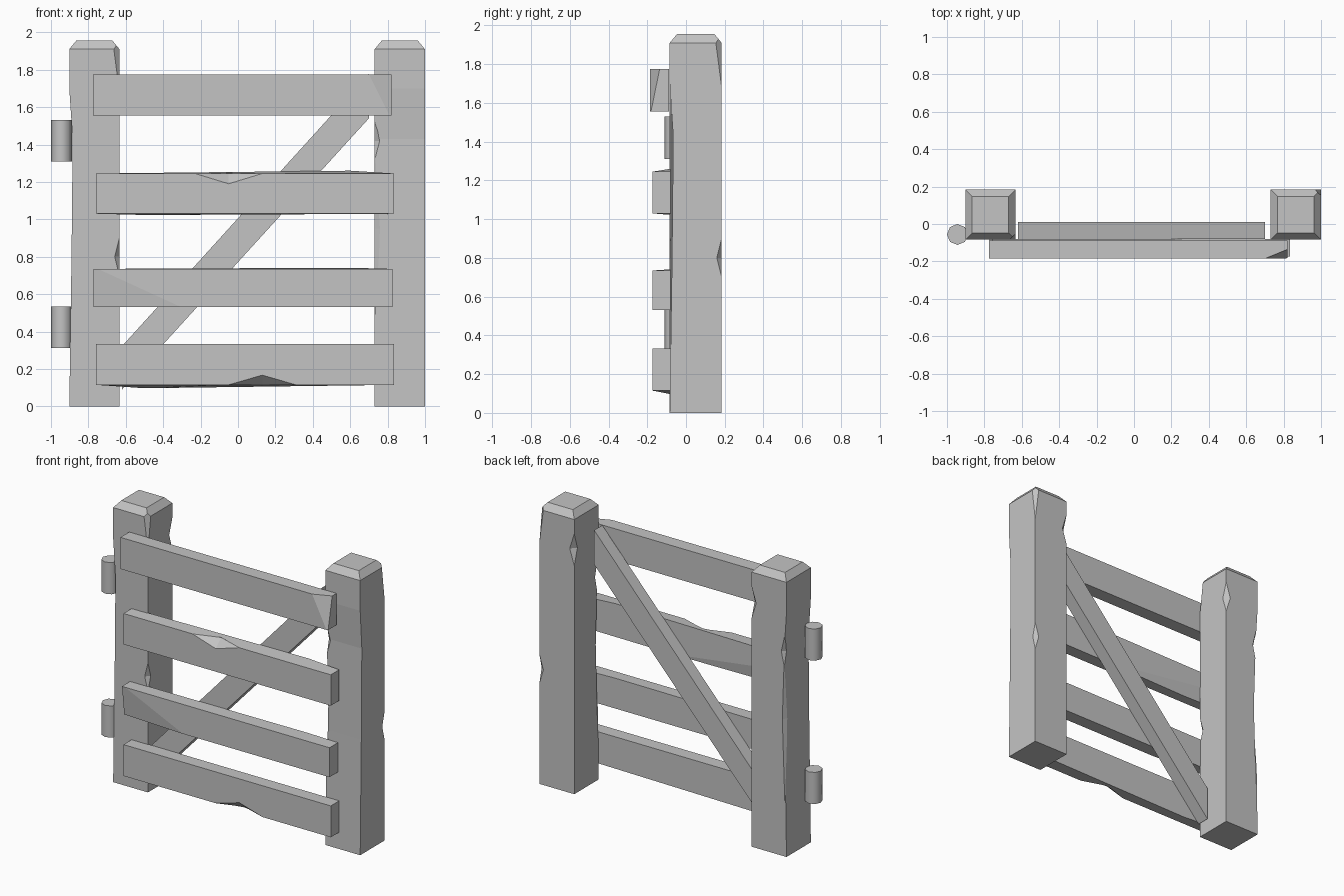
import bpy, bmesh, math
from mathutils import Vector, Matrix

cube = bpy.data.objects.get("Cube")
if cube:
    bpy.data.objects.remove(cube, do_unlink=True)

grey = bpy.data.materials.new("plain grey")
grey.use_nodes = True
colour = (0.55, 0.55, 0.55, 1)
grey.diffuse_color = colour
grey.node_tree.nodes["Principled BSDF"].inputs["Base Color"].default_value = colour


def add_object(name, bm):
    bmesh.ops.recalc_face_normals(bm, faces=bm.faces[:])
    mesh = bpy.data.meshes.new(name)
    bm.to_mesh(mesh)
    bm.free()
    mesh.materials.append(grey)
    obj = bpy.data.objects.new(name, mesh)
    bpy.context.collection.objects.link(obj)
    return obj


def loft(name, rings):
    """Skin equal-sized rings of points and close both ends."""
    bm = bmesh.new()
    loops = [[bm.verts.new(p) for p in ring] for ring in rings]
    n = len(loops[0])
    for a, b in zip(loops, loops[1:]):
        for i in range(n):
            j = (i + 1) % n
            bm.faces.new((a[i], a[j], b[j], b[i]))
    bm.faces.new(loops[0])
    bm.faces.new(loops[-1])
    return add_object(name, bm)


def chop(obj, a, b, c):
    """Slice off a corner along the plane through three points."""
    a, b, c = Vector(a), Vector(b), Vector(c)
    normal = (b - a).cross(c - a).normalized()
    bm = bmesh.new()
    bm.from_mesh(obj.data)
    centre = sum((v.co for v in bm.verts), Vector()) / len(bm.verts)
    if normal.dot(centre - a) > 0:
        normal.negate()
    bmesh.ops.bisect_plane(bm, geom=bm.verts[:] + bm.edges[:] + bm.faces[:],
                           plane_co=a, plane_no=normal, clear_outer=True)
    bmesh.ops.holes_fill(bm, edges=[e for e in bm.edges if e.is_boundary])
    bmesh.ops.recalc_face_normals(bm, faces=bm.faces[:])
    bm.to_mesh(obj.data)
    bm.free()


def chip(obj, at, size):
    """Knock a diamond-shaped nick out of an edge."""
    bm = bmesh.new()
    points = [Vector([s * size[k] if i == k else 0 for i in range(3)]) + Vector(at)
              for k in range(3) for s in (-1, 1)]
    for p in points:
        bm.verts.new(p)
    bmesh.ops.convex_hull(bm, input=bm.verts[:])
    cutter = add_object("chip_cutter", bm)
    cutter.hide_render = True
    mod = obj.modifiers.new("chip", 'BOOLEAN')
    mod.operation = 'DIFFERENCE'
    mod.solver = 'EXACT'
    mod.object = cutter
    graph = bpy.context.evaluated_depsgraph_get()
    mesh = bpy.data.meshes.new_from_object(obj.evaluated_get(graph))
    obj.modifiers.clear()
    obj.data = mesh
    bpy.data.objects.remove(cutter, do_unlink=True)


# Posts: worn square timber with a bevelled cap, the second a quarter turn of the first
H = 0.134


def post(name, x, turn):
    rings = []
    for z, worn, inset in ((0, 0, 0), (0.8, 0.012, 0), (1.43, 0.018, 0),
                           (1.7, 0, 0), (1.91, 0, 0), (1.955, 0, 0.037)):
        h = H - inset
        rings.append([(-h + worn, -h, z), (h, -h, z), (h, h, z), (-h + worn, h, z)])
    obj = loft(name, rings)
    chop(obj, (H - 0.03, -H, 1.91), (H, -H, 1.68), (H, -H + 0.03, 1.91))
    chip(obj, (H, -H, 0.8), (0.025, 0.03, 0.1))
    chip(obj, (H, H, 1.7), (0.035, 0.035, 0.11))
    chip(obj, (-H + 0.015, H, 1.42), (0.025, 0.03, 0.11))
    chip(obj, (-H + 0.012, H, 0.95), (0.02, 0.03, 0.6))
    obj.data.transform(Matrix.Translation((x, 0.05, 0)) @ Matrix.Rotation(turn, 4, 'Z'))
    return obj


post("hinge_post", -0.768, 0)
post("latch_post", 0.865, math.pi / 2)


# Rails: flat boards, slightly uneven between front and back
def rail(name, x0, x1, z0, z1, front, back, drop=0, rise=0):
    def ring(y, d, r):
        return [(x0, y, z0), (-0.5, y, z0 - d), (x1, y, z0),
                (x1, y, z1), (0.6, y, z1 + r), (x0, y, z1)]
    return loft(name, [ring(front, 0, 0), ring(back, drop, rise)])


top_rail = rail("top_rail", -0.775, 0.82, 1.555, 1.775, -0.185, -0.088)
chop(top_rail, (0.7, -0.185, 1.775), (0.81, -0.185, 1.555), (0.82, -0.14, 1.755))

upper_rail = rail("upper_rail", -0.76, 0.835, 1.03, 1.245, -0.173, -0.08, 0.008, 0.015)
chip(upper_rail, (-0.05, -0.173, 1.245), (0.18, 0.06, 0.055))
chop(upper_rail, (0.2, -0.08, 1.02), (-0.76, -0.08, 1.15), (-0.76, -0.1, 1.02))

lower_rail = rail("lower_rail", -0.772, 0.825, 0.53, 0.735, -0.173, -0.08, 0, 0.006)
chop(lower_rail, (-0.76, -0.173, 0.74), (-0.52, -0.173, 0.63), (-0.772, -0.15, 0.55))

bottom_rail = rail("bottom_rail", -0.76, 0.835, 0.115, 0.333, -0.173, -0.08, 0.018)
chip(bottom_rail, (0.13, -0.173, 0.115), (0.18, 0.06, 0.052))

# Diagonal brace with upright cut ends
slant = ((-0.62, 0.09), (0.7, 1.54), (0.7, 1.778), (-0.62, 0.322))
loft("diagonal_brace", [[(x, y, z) for x, z in slant] for y in (-0.08, 0.01)])

# Hinge pins
for name, z in (("lower_hinge", 0.423), ("upper_hinge", 1.42)):
    bpy.ops.mesh.primitive_cylinder_add(vertices=8, radius=0.056, depth=0.22,
                                        location=(-0.944, -0.056, z))
    pin = bpy.context.object
    pin.name = name
    pin.data.materials.append(grey)
    bpy.ops.object.shade_smooth_by_angle(angle=math.radians(50))
